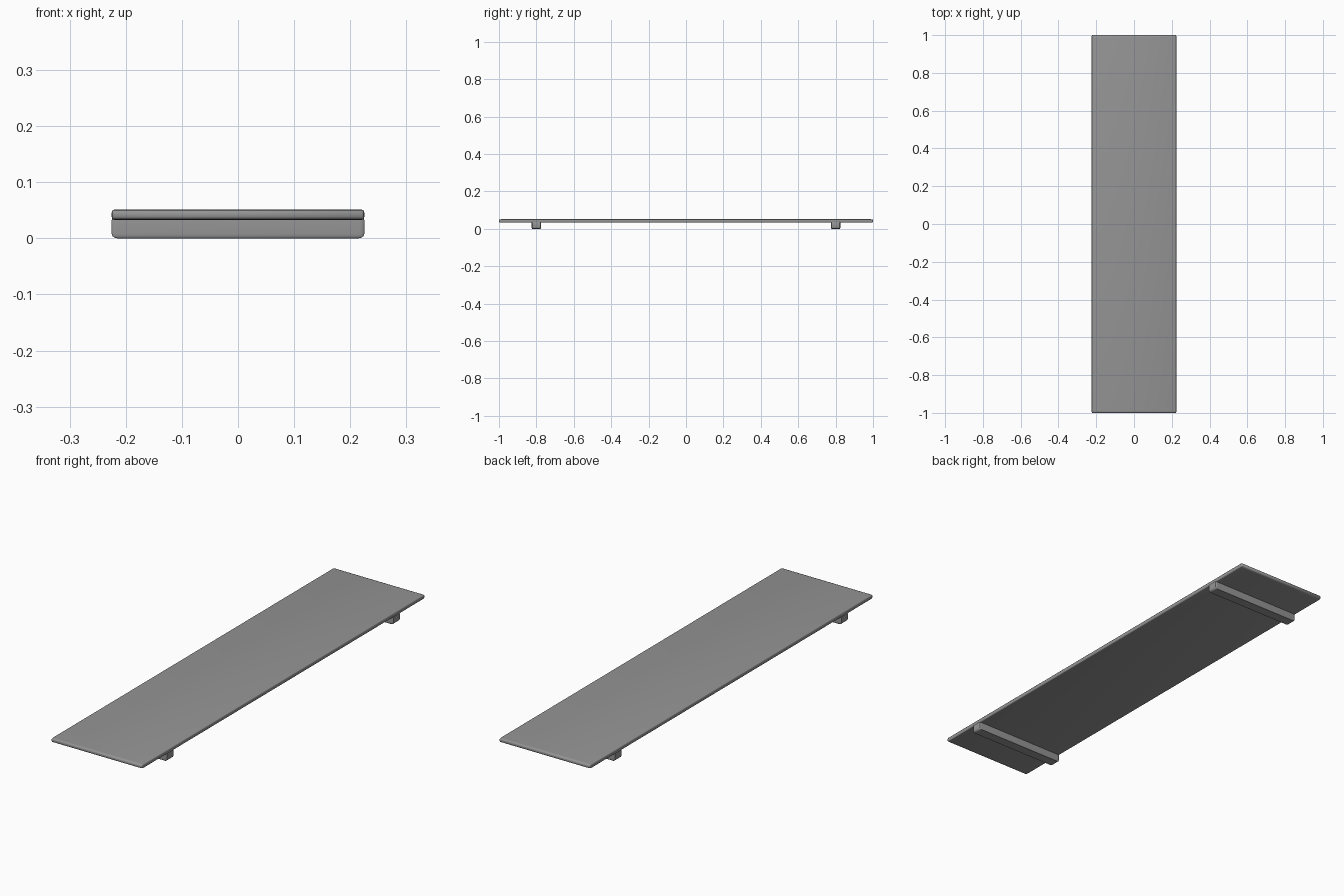
import bpy
import math

if "Cube" in bpy.data.objects:
    bpy.data.objects.remove(bpy.data.objects["Cube"])

# Dark grey shared by all parts
dark_grey = bpy.data.materials.new("dark_grey")
dark_grey.diffuse_color = (0.30, 0.30, 0.30, 1)
dark_grey.use_nodes = True
dark_grey.node_tree.nodes["Principled BSDF"].inputs["Base Color"].default_value = dark_grey.diffuse_color


def rounded_box(name, size, center, radii, segments=3):
    """Box with bevelled edges whose radius differs per axis."""
    bpy.ops.mesh.primitive_cube_add(size=1, location=center)
    obj = bpy.context.object
    obj.name = name
    # Bevel by one unit in stretched space, then scale each axis by its radius
    obj.scale = [s / r for s, r in zip(size, radii)]
    bpy.ops.object.transform_apply(location=False, rotation=False, scale=True)
    bevel = obj.modifiers.new("edge_round", 'BEVEL')
    bevel.width = 1
    bevel.segments = segments
    bpy.ops.object.modifier_apply(modifier=bevel.name)
    obj.scale = radii
    bpy.ops.object.transform_apply(location=False, rotation=False, scale=True)
    bpy.ops.object.shade_smooth_by_angle(angle=math.radians(35))
    obj.data.materials.append(dark_grey)
    return obj


WIDTH, LENGTH = 0.45, 2.0
TOP, UNDERSIDE = 0.051, 0.033

# Long flat plank, its ends rounded more than its sides
rounded_box("plank", (WIDTH, LENGTH, TOP - UNDERSIDE),
            (0, 0, (TOP + UNDERSIDE) / 2), (0.004, 0.012, 0.005))

# Cross rails the plank rests on, slightly sunk into its underside
rail_top = UNDERSIDE + 0.008
for name, y in (("front_rail", -0.8), ("back_rail", 0.8)):
    rounded_box(name, (WIDTH, 0.05, rail_top), (0, y, rail_top / 2),
                (0.01, 0.003, 0.008))
